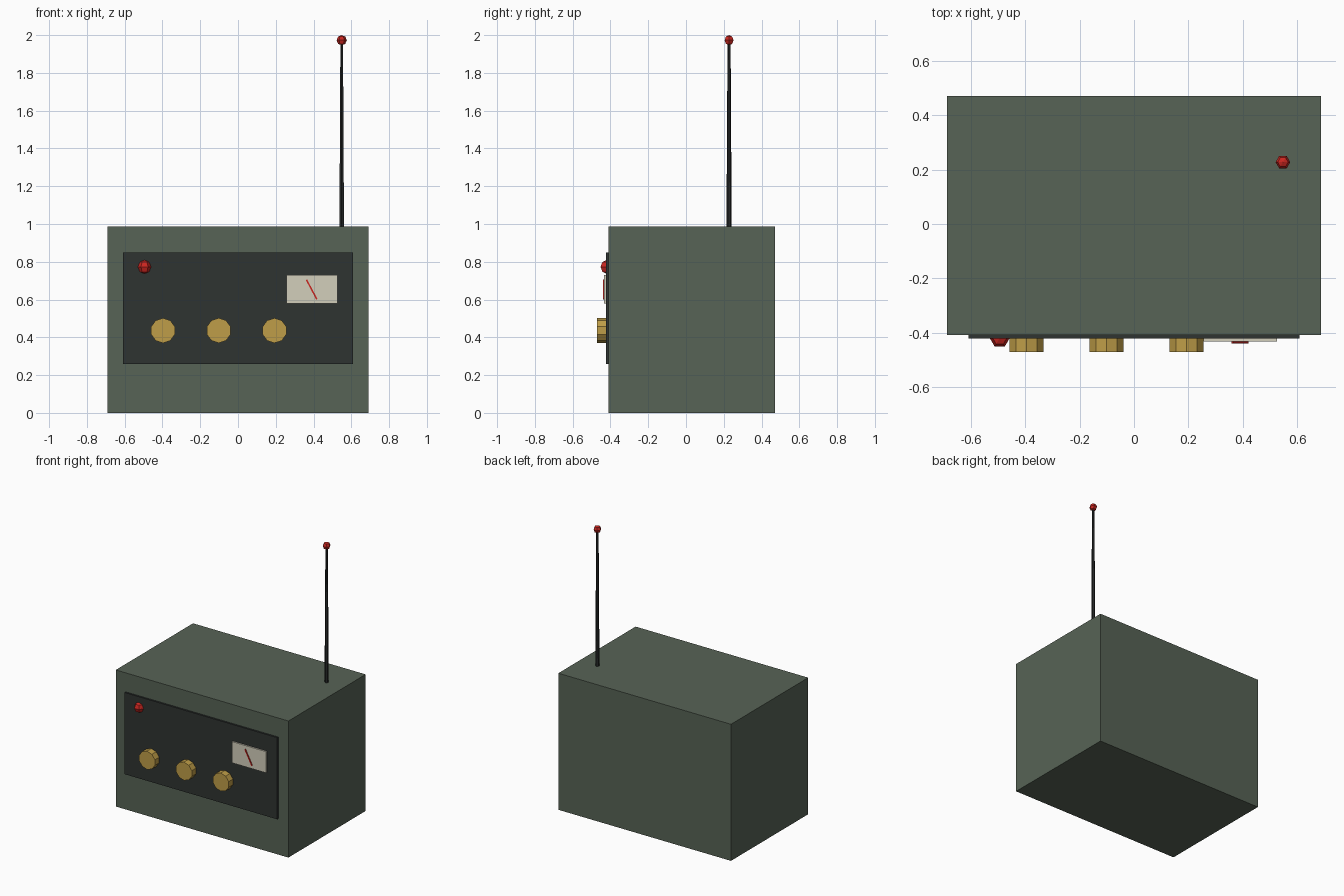
import bpy, math
from mathutils import Vector

if "Cube" in bpy.data.objects:
    bpy.data.objects.remove(bpy.data.objects["Cube"])


def material(name, r, g, b):
    m = bpy.data.materials.new(name)
    m.diffuse_color = (r, g, b, 1)
    m.use_nodes = True
    m.node_tree.nodes["Principled BSDF"].inputs["Base Color"].default_value = m.diffuse_color
    return m


GREEN = material("case_green", 0.095, 0.125, 0.092)
DARK = material("panel_dark", 0.028, 0.033, 0.031)
BLACK = material("aerial_black", 0.018, 0.02, 0.02)
BRASS = material("brass", 0.52, 0.34, 0.065)
CREAM = material("dial_cream", 0.65, 0.62, 0.5)
RED = material("red", 0.6, 0.02, 0.015)


def finish(name, mat):
    o = bpy.context.object
    o.name = name
    o.data.materials.append(mat)
    return o


def box(name, lo, hi, mat, tilt=0):
    lo, hi = Vector(lo), Vector(hi)
    bpy.ops.mesh.primitive_cube_add(size=1, location=(lo + hi) / 2, rotation=(0, tilt, 0))
    bpy.context.object.scale = hi - lo
    return finish(name, mat)


def ball(name, loc, r):
    bpy.ops.mesh.primitive_uv_sphere_add(segments=6, ring_count=4, radius=r, location=loc,
                                         rotation=(0, 0, math.pi / 2))
    return finish(name, RED)


# Case and front panel
box("case", (-0.69, -0.41, 0), (0.69, 0.472, 0.987), GREEN)
box("front_panel", (-0.61, -0.423, 0.26), (0.61, -0.40, 0.85), DARK)

# Row of three knobs
for i in range(3):
    bpy.ops.mesh.primitive_cylinder_add(vertices=10, radius=0.066, depth=0.06,
                                        location=(-0.397 + 0.295 * i, -0.442, 0.436),
                                        rotation=(math.pi / 2, 0, 0))
    finish(f"knob_{i + 1}", BRASS)

# Meter with leaning needle
box("meter", (0.256, -0.434, 0.578), (0.527, -0.41, 0.731), CREAM)
box("meter_needle", (0.386, -0.440, 0.594), (0.394, -0.430, 0.712), RED, math.radians(-28))

# Indicator lamp
ball("lamp", (-0.495, -0.42, 0.773), 0.037)

# Tapered aerial with ball tip
bpy.ops.mesh.primitive_cone_add(vertices=6, radius1=0.014, radius2=0.008, depth=1.0,
                                location=(0.549, 0.228, 1.475))
finish("aerial", BLACK)
ball("aerial_tip", (0.549, 0.228, 1.973), 0.027)
